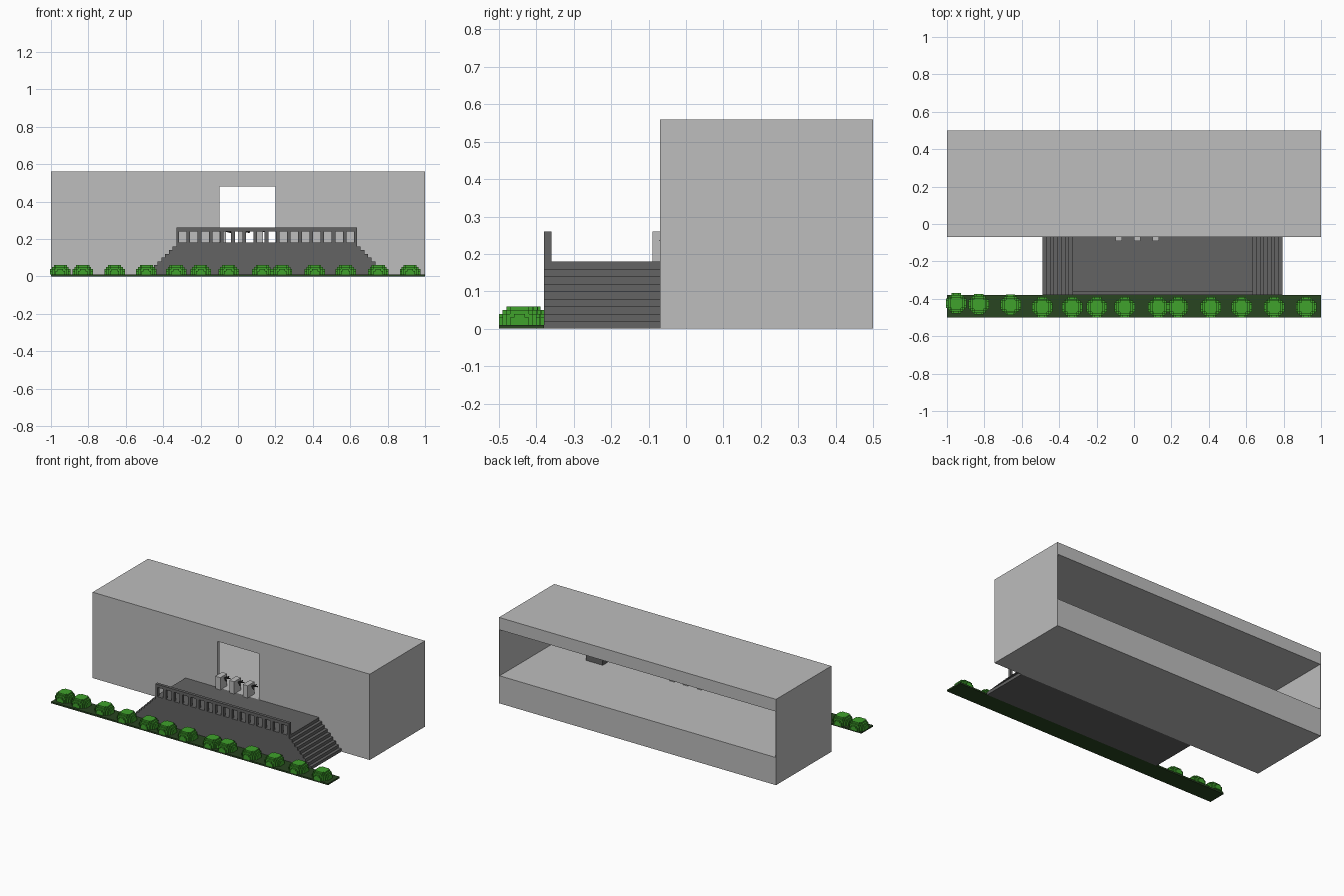
import bpy, bmesh, math
from mathutils import Vector, Matrix

old = bpy.data.objects.get("Cube")
if old:
    bpy.data.objects.remove(old, do_unlink=True)


def material(name, r, g, b):
    m = bpy.data.materials.new(name)
    m.use_nodes = True
    m.diffuse_color = (r, g, b, 1)
    bsdf = next(n for n in m.node_tree.nodes if n.type == 'BSDF_PRINCIPLED')
    bsdf.inputs["Base Color"].default_value = (r, g, b, 1)
    bsdf.inputs["Roughness"].default_value = 0.9
    return m


CONCRETE = material("light concrete", 0.51, 0.51, 0.51)
STONE = material("dark stone", 0.125, 0.125, 0.125)
METAL = material("dark metal", 0.04, 0.04, 0.04)
LEAF = material("leaf green", 0.05, 0.36, 0.025)
SOIL = material("dark hedge green", 0.022, 0.058, 0.015)


def finish(name, bm, mat):
    bmesh.ops.recalc_face_normals(bm, faces=bm.faces)
    me = bpy.data.meshes.new(name)
    bm.to_mesh(me)
    bm.free()
    me.materials.append(mat)
    ob = bpy.data.objects.new(name, me)
    bpy.context.scene.collection.objects.link(ob)
    return ob


def add_box(bm, x0, x1, y0, y1, z0, z1):
    mat = Matrix.Translation(((x0 + x1) / 2, (y0 + y1) / 2, (z0 + z1) / 2)) \
        @ Matrix.Diagonal((x1 - x0, y1 - y0, z1 - z0, 1))
    bmesh.ops.create_cube(bm, size=1, matrix=mat)


def box(name, mat, *dims):
    bm = bmesh.new()
    add_box(bm, *dims)
    return finish(name, bm, mat)


def add_prism(bm, points, offset):
    """Extrude a closed outline of 3D points by an offset vector."""
    face = bm.faces.new([bm.verts.new(p) for p in points])
    new = bmesh.ops.extrude_face_region(bm, geom=[face], use_keep_orig=True)["geom"]
    bmesh.ops.translate(bm, vec=offset, verts=[v for v in new if isinstance(v, bmesh.types.BMVert)])


# Main hall: solid base and roof, open at the back
FRONT, BACK, FLOOR, CEIL = -0.07, 0.5, 0.18, 0.48
box("hall_base", CONCRETE, -1, 1, FRONT, BACK, 0, FLOOR)
box("hall_roof", CONCRETE, -1, 1, FRONT, BACK, CEIL, 0.56)

# L-shaped walls either side of the doorway
for name, side, jamb in (("right_wall", -1, -0.1), ("left_wall", 1, 0.2)):
    inner = side * 0.995
    plan = [(side, BACK), (side, FRONT), (jamb, FRONT), (jamb, FRONT + 0.02),
            (inner, FRONT + 0.02), (inner, BACK)]
    bm = bmesh.new()
    add_prism(bm, [(x, y, FLOOR) for x, y in plan], (0, 0, CEIL - FLOOR))
    finish(name, bm, CONCRETE)

# Desk inside the hall
box("desk", STONE, 0.58, 0.70, -0.02, 0.03, FLOOR, 0.25)

# Entrance platform with steps going down on both sides
X0, X1, STEP, STEPS = -0.33, 0.635, 0.02, 9
right, left = [], []
for i in range(STEPS):
    out = (STEPS - 1 - i) * STEP
    for z in (i * STEP, (i + 1) * STEP):
        right.append((X0 - out, -0.38, z))
        left.append((X1 + out, -0.38, z))
bm = bmesh.new()
add_prism(bm, right + left[::-1], (0, 0.31, 0))
finish("platform_steps", bm, STONE)

# Balustrade: top rail and evenly spaced posts
END, HOLE, COUNT = 0.015, 0.04, 16
gap = (X1 - X0 - 2 * END - COUNT * HOLE) / (COUNT - 1)
bm = bmesh.new()
add_box(bm, X0, X1, -0.38, -0.36, 0.24, 0.26)
x = X0
for i in range(COUNT + 1):
    w = END if i in (0, COUNT) else gap
    add_box(bm, x, x + w, -0.38, -0.36, FLOOR, 0.24)
    x += w + HOLE
finish("balustrade", bm, STONE)

# Turnstiles in the doorway with three dark arms each
for i, x in enumerate((-0.1, 0.0, 0.098)):
    box(f"turnstile_{i + 1}", CONCRETE, x, x + 0.035, -0.09, -0.02, FLOOR, 0.26)
    bm = bmesh.new()
    hub = Vector((x + 0.035, -0.045, 0.242))
    for k in range(3):
        a = math.radians(90 + 120 * k)
        d = Vector((0.7, 0.7 * math.cos(a), 0.7 * math.sin(a) * 0.5)).normalized()
        rot = d.to_track_quat('Z', 'Y').to_matrix().to_4x4()
        bmesh.ops.create_cone(bm, cap_ends=True, segments=8, radius1=0.004, radius2=0.004,
                              depth=0.035, matrix=Matrix.Translation(hub + d * 0.0175) @ rot)
    finish(f"turnstile_arms_{i + 1}", bm, METAL)

# Planting strip
box("planting_strip", SOIL, -1, 1, -0.5, -0.38, 0, 0.01)


def bush(name, cx, cy, cell=0.01, radius=5.5):
    """Stepped dome made of blocky round layers."""
    bm = bmesh.new()
    for k in range(5):
        room = radius ** 2 - k ** 2
        reach = int(math.sqrt(room))
        half = []
        for j in range(-reach, reach + 1):
            w = int(math.sqrt(room - j * j)) + 0.5
            if not half or half[-1][0] != w:
                if half:
                    half.append((half[-1][0], j - 0.5))
                half.append((w, j - 0.5))
        half.append((half[-1][0], reach + 0.5))
        outline = half + [(-w, j) for w, j in reversed(half)]
        z = 0.01 + k * cell
        add_prism(bm, [(cx + px * cell, cy + py * cell, z) for px, py in outline], (0, 0, cell))
    finish(name, bm, LEAF)


# Row of bushes
row = [(-0.95, -0.424), (-0.83, -0.43), (-0.66, -0.432)]
row += [(x, -0.445) for x in (-0.49, -0.33, -0.2, -0.05, 0.13, 0.235, 0.41, 0.575, 0.75, 0.92)]
for i, (x, y) in enumerate(row):
    bush(f"bush_{i + 1}", x, y)
